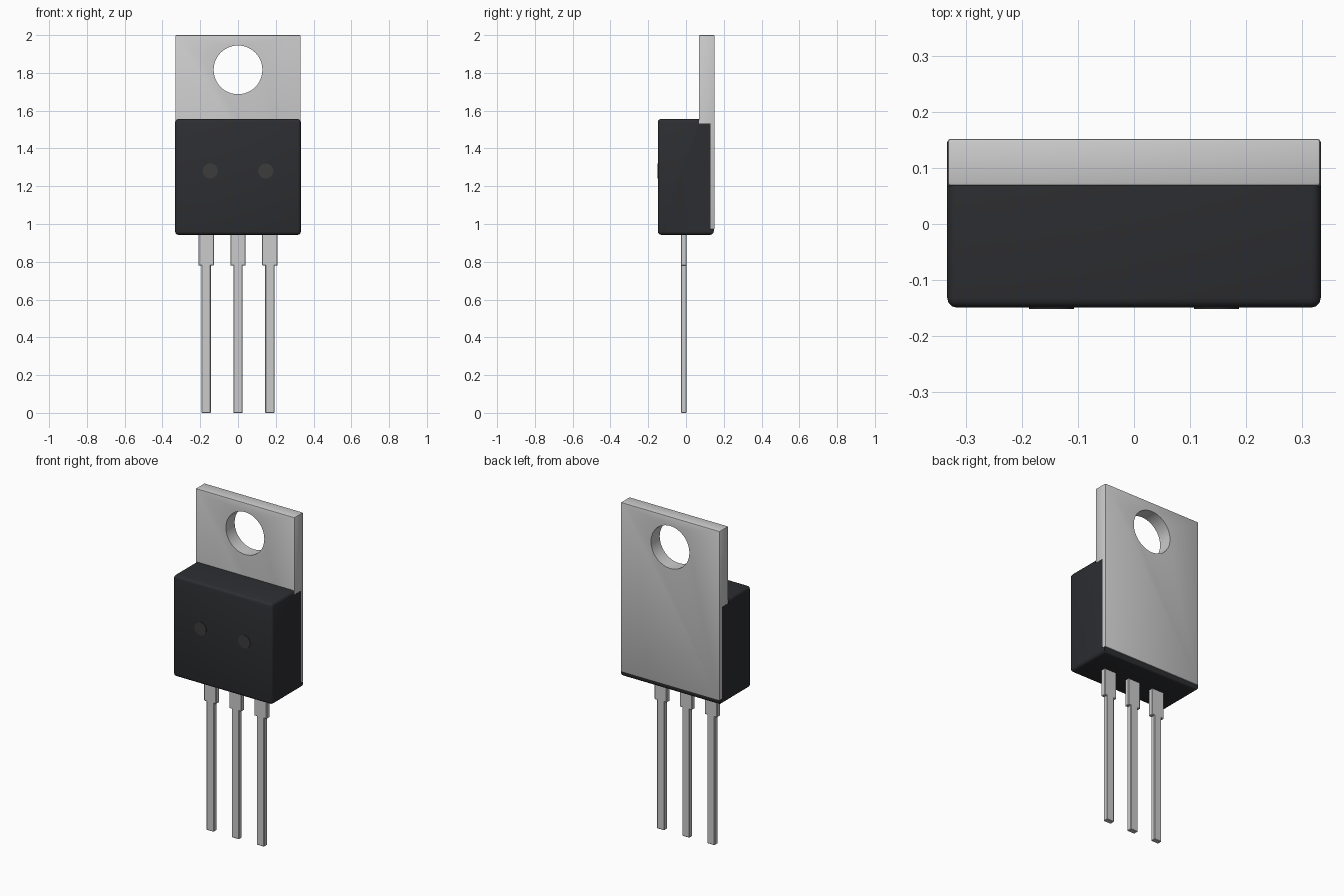
import bpy, bmesh, math

if "Cube" in bpy.data.objects:
    bpy.data.objects.remove(bpy.data.objects["Cube"])


def prism(name, pts, axis, a, b, bevel=0.0, seg=2, pick=None):
    """Extrude a profile along x (points are y,z) or y (points are x,z)."""
    bm = bmesh.new()
    place = (lambda p: (a, p[0], p[1])) if axis == 'x' else (lambda p: (p[0], a, p[1]))
    face = bm.faces.new([bm.verts.new(place(p)) for p in pts])
    ext = bmesh.ops.extrude_face_region(bm, geom=[face])
    for v in ext['geom']:
        if isinstance(v, bmesh.types.BMVert):
            setattr(v.co, axis, b)
    bmesh.ops.recalc_face_normals(bm, faces=bm.faces)
    if bevel:
        edges = [e for e in bm.edges if e.is_convex and (pick is None or pick(e))]
        bmesh.ops.bevel(bm, geom=edges, offset=bevel, segments=seg,
                        profile=0.5, affect='EDGES', clamp_overlap=True)
    me = bpy.data.meshes.new(name)
    bm.to_mesh(me)
    bm.free()
    ob = bpy.data.objects.new(name, me)
    bpy.context.collection.objects.link(ob)
    return ob


def cylinder_y(name, x, z, r, y0, y1, n=48):
    bpy.ops.mesh.primitive_cylinder_add(
        vertices=n, radius=r, depth=y1 - y0,
        location=(x, (y0 + y1) / 2, z), rotation=(math.pi / 2, 0, 0))
    ob = bpy.context.object
    ob.name = name
    return ob


def finish(ob, mat=None):
    if mat:
        ob.data.materials.append(mat)
    bpy.ops.object.select_all(action='DESELECT')
    ob.select_set(True)
    bpy.context.view_layer.objects.active = ob
    bpy.ops.object.shade_smooth_by_angle(angle=math.radians(35))


def material(name, color):
    m = bpy.data.materials.new(name)
    m.diffuse_color = color
    m.use_nodes = True
    m.node_tree.nodes["Principled BSDF"].inputs["Base Color"].default_value = m.diffuse_color
    return m


black = material("black_plastic", (0.026, 0.027, 0.031, 1))
dark = material("mark_plastic", (0.045, 0.045, 0.048, 1))

# Moulded case, stepped at the back to receive the metal tab
profile = [(-0.149, 0.943), (0.147, 0.943), (0.147, 0.972), (0.13, 0.972),
           (0.13, 1.533), (0.068, 1.533), (0.068, 1.556), (-0.149, 1.556)]


def outer_edge(e):
    a, b = (v.co for v in e.verts)
    return (max(a.y, b.y) < -0.14 or max(a.z, b.z) < 0.95
            or (min(a.z, b.z) > 1.55 and abs(a.y - b.y) > 0.1))


finish(prism("plastic_case", profile, 'x', -0.333, 0.333, 0.017, 3, outer_edge), black)

# Metal mounting tab with its screw hole
tab = prism("mounting_tab", [(-0.332, 0.972), (0.332, 0.972), (0.332, 2.0), (-0.332, 2.0)],
            'y', 0.068, 0.152, 0.005, 2)
cutter = cylinder_y("hole_cutter", 0, 1.816, 0.129, -0.1, 0.3)
cutter.hide_render = True
mod = tab.modifiers.new("hole", 'BOOLEAN')
mod.operation = 'DIFFERENCE'
mod.solver = 'EXACT'
mod.object = cutter
bpy.context.view_layer.objects.active = tab
bpy.ops.object.modifier_apply(modifier=mod.name)
bpy.data.objects.remove(cutter)
finish(tab)

# Three leads: wide shoulder above, narrow pin below
half = [(0.025, 0.0), (0.025, 0.78), (0.041, 0.78), (0.041, 1.0)]
for name, cx in (("lead_left", -0.169), ("lead_centre", 0), ("lead_right", 0.169)):
    pts = [(cx + x, z) for x, z in half] + [(cx - x, z) for x, z in reversed(half)]
    finish(prism(name, pts, 'y', -0.027, 0.003, 0.003, 1))

# Round mould marks on the case front
for name, cx in (("mould_mark_left", -0.147), ("mould_mark_right", 0.147)):
    finish(cylinder_y(name, cx, 1.281, 0.04, -0.152, -0.14, 32), dark)
